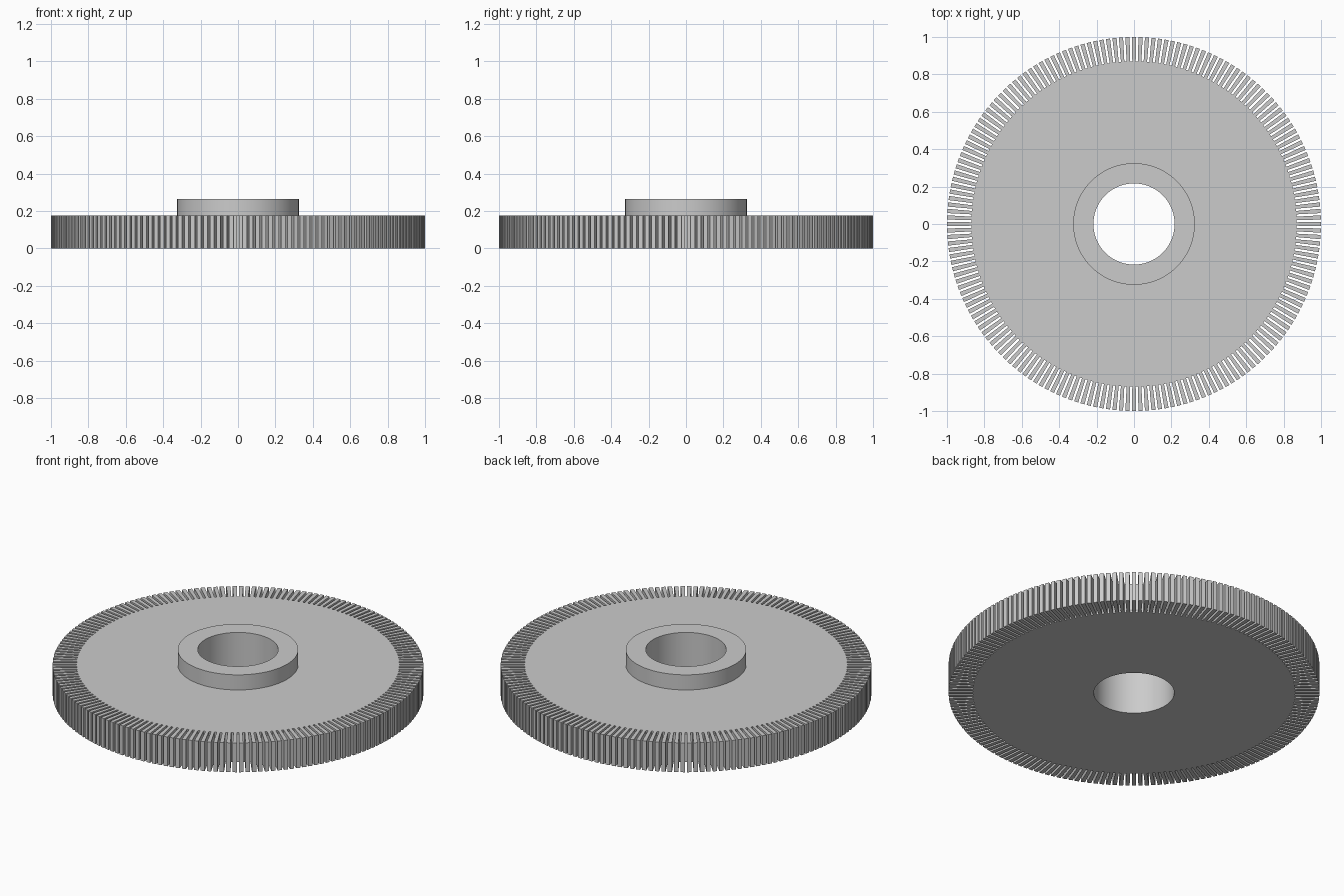
import bpy
import bmesh
from math import cos, sin, pi, asin

cube = bpy.data.objects.get("Cube")
if cube:
    bpy.data.objects.remove(cube)

TEETH = 180
TIP, ROOT = 1.0, 0.87
SLOT = 0.012
BORE, HUB = 0.217, 0.325
PLATE_TOP, HUB_TOP = 0.175, 0.265

steel = bpy.data.materials.new("grey_metal")
steel.use_nodes = True
grey = (0.6, 0.6, 0.6, 1)
steel.diffuse_color = grey
steel.node_tree.nodes["Principled BSDF"].inputs["Base Color"].default_value = grey


def ring(bm, polar, z):
    return [bm.verts.new((r * cos(a), r * sin(a), z)) for r, a in polar]


def bridge(bm, lower, upper):
    n = len(lower)
    for i in range(n):
        j = (i + 1) % n
        bm.faces.new((lower[i], lower[j], upper[j], upper[i]))


def finish(bm, name):
    bmesh.ops.recalc_face_normals(bm, faces=bm.faces)
    mesh = bpy.data.meshes.new(name)
    bm.to_mesh(mesh)
    bm.free()
    mesh.materials.append(steel)
    obj = bpy.data.objects.new(name, mesh)
    bpy.context.collection.objects.link(obj)
    bpy.ops.object.select_all(action="DESELECT")
    obj.select_set(True)
    bpy.context.view_layer.objects.active = obj
    bpy.ops.object.shade_smooth_by_angle(angle=pi / 6)


# Toothed wheel: parallel-sided slots cut in the rim, with a central bore
outline = []
pitch = 2 * pi / TEETH
tip_gap = asin(SLOT / 2 / TIP)
root_gap = asin(SLOT / 2 / ROOT)
for i in range(TEETH):
    start, end = (i - 0.5) * pitch, (i + 0.5) * pitch
    outline += [(ROOT, start + root_gap), (TIP, start + tip_gap),
                (TIP, end - tip_gap), (ROOT, end - root_gap)]
root_circle = [(ROOT, a) for r, a in outline if r == ROOT]
bore_circle = [(BORE, a) for r, a in root_circle]

bm = bmesh.new()
rims, bores = [], []
for z in (0, PLATE_TOP):
    rim = ring(bm, outline, z)
    bore = ring(bm, bore_circle, z)
    bridge(bm, bore, [v for k, v in enumerate(rim) if k % 4 in (0, 3)])
    for k in range(0, len(rim), 4):
        bm.faces.new(rim[k:k + 4])
    rims.append(rim)
    bores.append(bore)
bridge(bm, *rims)
bridge(bm, *bores)
finish(bm, "toothed_wheel")

# Raised hub collar around the bore
bm = bmesh.new()
angles = [a for r, a in bore_circle]
profile = [(HUB, PLATE_TOP), (HUB, HUB_TOP), (BORE, HUB_TOP), (BORE, PLATE_TOP)]
rings = [ring(bm, [(r, a) for a in angles], z) for r, z in profile]
for lower, upper in zip(rings, rings[1:]):
    bridge(bm, lower, upper)
finish(bm, "hub_collar")
